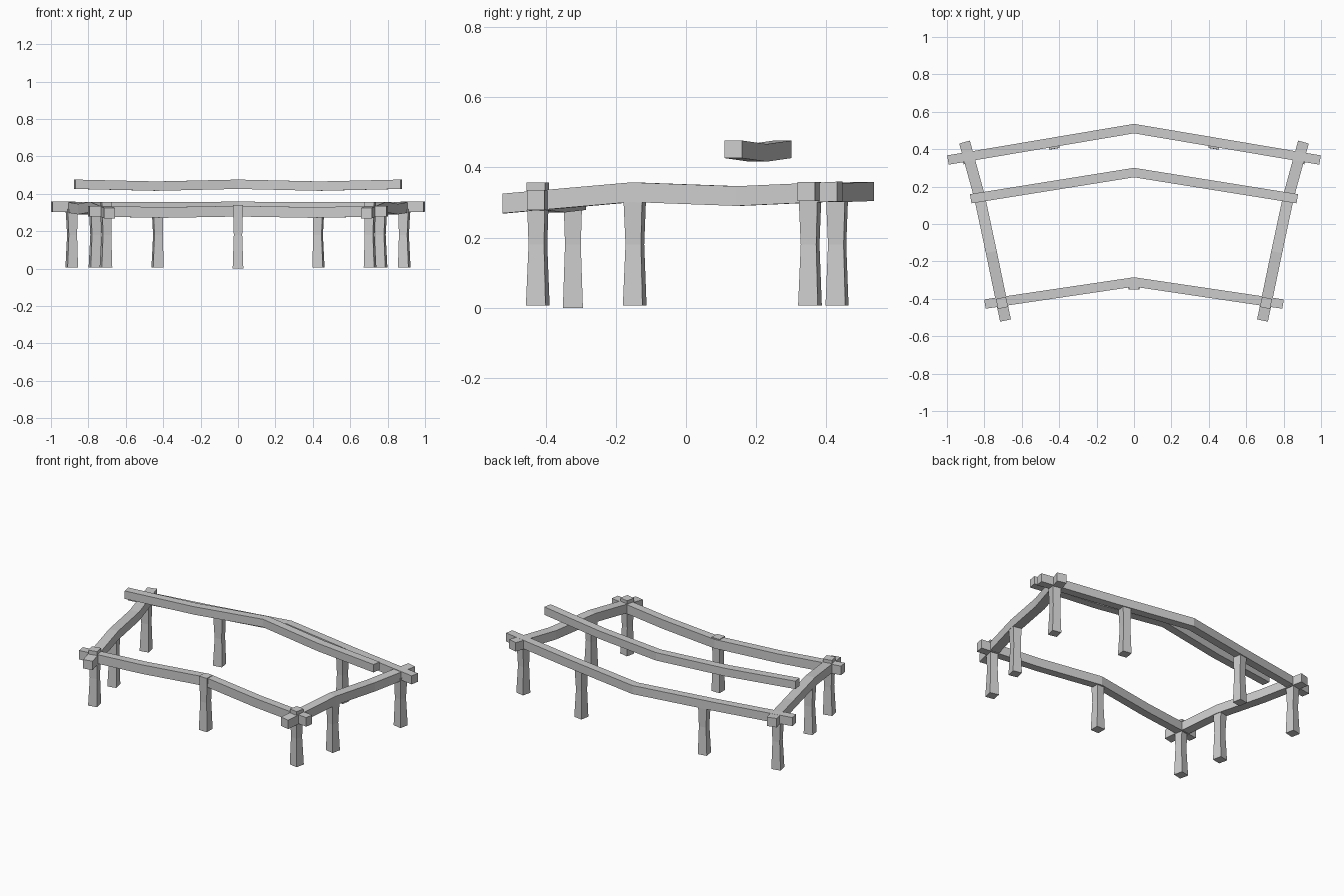
import bpy, math
from mathutils import Vector

if "Cube" in bpy.data.objects:
    bpy.data.objects.remove(bpy.data.objects["Cube"])


def make_mesh(name, rings):
    # Skin a stack of four-cornered rings and cap both ends
    verts = [v for r in rings for v in r]
    n = len(rings)
    faces = [(3, 2, 1, 0), tuple(4 * (n - 1) + k for k in range(4))]
    for i in range(n - 1):
        for k in range(4):
            a, b = 4 * i + k, 4 * i + (k + 1) % 4
            faces.append((a, b, b + 4, a + 4))
    me = bpy.data.meshes.new(name)
    me.from_pydata(verts, [], faces)
    me.update()
    ob = bpy.data.objects.new(name, me)
    bpy.context.collection.objects.link(ob)
    return ob


def beam(name, path, w, h):
    # Rectangular timber along a path, mitred at each bend in plan
    pts = [Vector(p) for p in path]
    rings = []
    for i, p in enumerate(pts):
        d0 = (p - pts[i - 1]) if i else (pts[1] - p)
        d1 = (pts[i + 1] - p) if i < len(pts) - 1 else d0
        d0, d1 = d0.to_2d().normalized(), d1.to_2d().normalized()
        t = (d0 + d1).normalized()
        s = Vector((t.y, -t.x, 0)) * (w / 2 / t.dot(d0))
        up = Vector((0, 0, h / 2))
        rings.append([p - s - up, p - s + up, p + s + up, p + s - up])
    return make_mesh(name, rings)


def leg(name, x, y, z0, z1, angle, shift=0.002):
    # Square post with a slightly off-centre waist
    a = math.radians(angle)
    c, s = math.cos(a), math.sin(a)
    rings = []
    for z, r, o in ((z0, 0.0285, 0), (0.18, 0.0225, shift), (z1, 0.0275, 0)):
        ring = []
        for u, v in ((-r, -r), (r, -r), (r, r), (-r, r)):
            u += o
            ring.append((x + u * c - v * s, y + u * s + v * c, z))
        rings.append(ring)
    return make_mesh(name, rings)


def chevron(x1, y0, y1, z, dip):
    # Five-point plan: centre apex, ends swept forward, gentle sag halfway
    return [(x1 * t, y0 + (y1 - y0) * abs(t), z - (dip if abs(t) == 0.5 else 0))
            for t in (-1, -0.5, 0, 0.5, 1)]


# Long beams
beam("back_beam", chevron(0.995, 0.51, 0.342, 0.331, 0.003), 0.05, 0.054)
beam("upper_beam", chevron(0.873, 0.275, 0.135, 0.451, 0.01), 0.05, 0.05)
beam("front_beam", chevron(0.797, -0.31, -0.428, 0.307, 0.007), 0.05, 0.057)

# Front centre post
leg("front_centre_leg", 0, -0.322, 0.0, 0.339, 0, 0)

# Side beams and mirrored posts
for side, m in (("left", -1), ("right", 1)):
    beam(side + "_side_beam",
         [(m * 0.687, -0.516, 0.297), (m * 0.763, -0.15, 0.329),
          (m * 0.827, 0.15, 0.318), (m * 0.906, 0.438, 0.331)], 0.059, 0.056)
    leg(side + "_front_corner_leg", m * 0.706, -0.422, 0.006, 0.356, -12 * m, -0.002 * m)
    leg(side + "_side_leg", m * 0.765, -0.146, 0.006, 0.32, -12 * m, -0.002 * m)
    leg(side + "_back_corner_leg", m * 0.889, 0.353, 0.006, 0.32, -12 * m, -0.002 * m)
    leg(side + "_back_leg", m * 0.43, 0.43, 0.006, 0.32, -9.6 * m, -0.002 * m)
